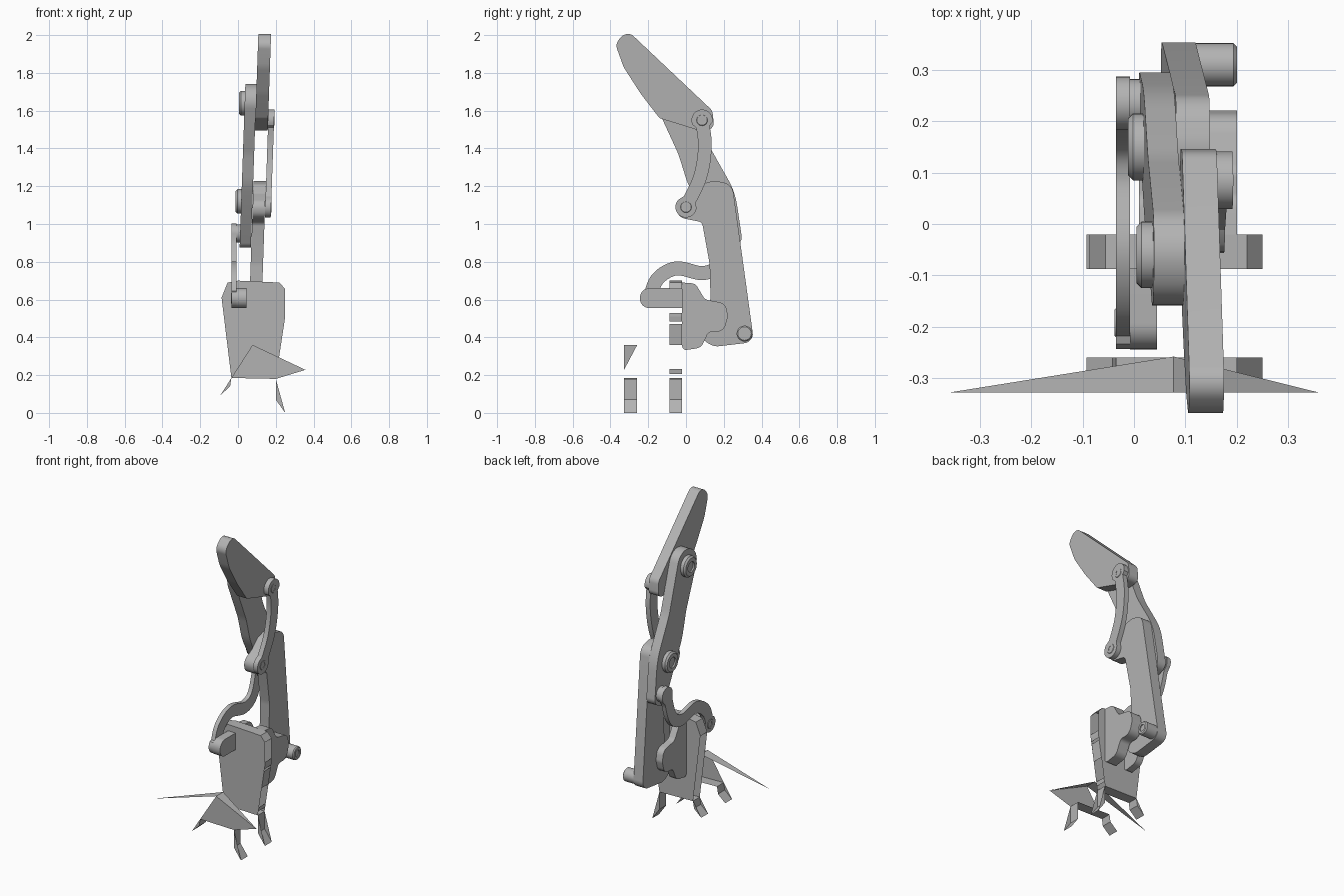
import bpy, bmesh, math
from mathutils import Vector

old = bpy.data.objects.get("Cube")
if old:
    bpy.data.objects.remove(old, do_unlink=True)

grey = bpy.data.materials.new("machined grey")
grey.use_nodes = True
grey.diffuse_color = (0.45, 0.45, 0.45, 1)
grey.node_tree.nodes["Principled BSDF"].inputs["Base Color"].default_value = (0.45, 0.45, 0.45, 1)

LEAN = 0.035  # sideways lean of the linkage with height
parts = []


def finish(name, bm):
    mesh = bpy.data.meshes.new(name)
    bm.to_mesh(mesh)
    bm.free()
    mesh.materials.append(grey)
    ob = bpy.data.objects.new(name, mesh)
    bpy.context.collection.objects.link(ob)
    parts.append(ob)
    return ob


def fillet(corners, steps=8):
    """Round each corner (y, z, radius) of a closed outline."""
    out = []
    n = len(corners)
    for i, (y, z, r) in enumerate(corners):
        p = Vector((y, z))
        a = Vector(corners[i - 1][:2]) - p
        b = Vector(corners[(i + 1) % n][:2]) - p
        half = a.angle(b) / 2
        if r == 0 or half > 1.55:
            out.append(p)
            continue
        t = min(r / math.tan(half), 0.48 * a.length, 0.48 * b.length)
        s, e = p + a.normalized() * t, p + b.normalized() * t
        c = p + (a.normalized() + b.normalized()).normalized() * (t / math.cos(half))
        v0, v1 = s - c, e - c
        turn = v0.angle_signed(v1)
        for k in range(steps + 1):
            ang = -turn * k / steps
            out.append(c + Vector((v0.x * math.cos(ang) - v0.y * math.sin(ang),
                                   v0.x * math.sin(ang) + v0.y * math.cos(ang))))
    return out


def slab(name, outline, x0, x1, lean=LEAN):
    """Extrude a (y, z) outline across x, leaning with height."""
    bm = bmesh.new()
    rings = [[bm.verts.new((x + lean * (p[1] - 1), p[0], p[1])) for p in outline] for x in (x0, x1)]
    n = len(outline)
    for ring in rings:
        bm.faces.new(ring)
    for i in range(n):
        j = (i + 1) % n
        bm.faces.new((rings[0][i], rings[0][j], rings[1][j], rings[1][i]))
    bmesh.ops.recalc_face_normals(bm, faces=bm.faces)
    return finish(name, bm)


def ribbon(path, r, end_r, steps=8):
    """Outline of a bent link with round eyes at both ends."""
    pts = [Vector(p) for p in path]
    ext = [2 * pts[0] - pts[1]] + pts + [2 * pts[-1] - pts[-2]]
    line = []
    for i in range(1, len(ext) - 2):
        a, b, c, d = ext[i - 1:i + 3]
        for k in range(steps):
            t = k / steps
            line.append(0.5 * (2 * b + (c - a) * t + (2 * a - 5 * b + 4 * c - d) * t * t
                               + (3 * b - a - 3 * c + d) * t ** 3))
    line.append(pts[-1])
    left, right = [], []
    for i in range(2, len(line) - 2):
        d = (line[i + 1] - line[i - 1]).normalized()
        left.append(line[i] + Vector((-d.y, d.x)) * r)
        right.append(line[i] - Vector((-d.y, d.x)) * r)

    def cap(c, d):
        base = math.atan2(d.y, d.x)
        return [c + Vector((math.cos(base + a), math.sin(base + a))) * end_r
                for a in [1.9 - 3.8 * k / 14 for k in range(15)]]
    return left + cap(line[-1], line[-1] - line[-3]) + right[::-1] + cap(line[0], line[0] - line[2])


def pin(name, y, z, x0, x1, r, hole=0.5):
    """Chamfered pin along x, with a recess in both ends."""
    rim = 0.15 * r
    prof = [(x0 + rim, 0), (x0 + rim, hole * r), (x0, hole * r), (x0, r - rim), (x0 + rim, r),
            (x1 - rim, r), (x1, r - rim), (x1, hole * r), (x1 - rim, hole * r), (x1 - rim, 0)]
    bm = bmesh.new()
    vs = [bm.verts.new((x, y + q, z)) for x, q in prof]
    es = [bm.edges.new(e) for e in zip(vs, vs[1:])]
    bmesh.ops.spin(bm, geom=vs + es, cent=(0, y, z), axis=(1, 0, 0), angle=math.tau, steps=32)
    bmesh.ops.remove_doubles(bm, verts=bm.verts, dist=1e-4)
    bmesh.ops.recalc_face_normals(bm, faces=bm.faces)
    return finish(name, bm)


def sheet(name, plates, strips, y0, y1):
    """Thin shell: (x, z) plates on both y planes and wall strips between them."""
    bm = bmesh.new()
    for pl in plates:
        for y in (y0, y1):
            bm.faces.new([bm.verts.new((x, y, z)) for x, z in pl])
    for st in strips:
        for (xa, za), (xb, zb) in zip(st, st[1:]):
            bm.faces.new([bm.verts.new(v) for v in
                          ((xa, y0, za), (xb, y0, zb), (xb, y1, zb), (xa, y1, za))])
    return finish(name, bm)


# Finger segments
slab("fingertip", fillet([(-.31, 2.025, .06), (-.375, 1.955, .05), (-.33, 1.83, .2), (-.24, 1.69, .4),
                          (-.14, 1.56, .02), (.07, 1.495, .05), (.15, 1.50, .05), (.14, 1.60, .05)]),
     .0725, .14)
slab("middle_segment", fillet([(-.19, 1.696, .09), (-.004, 1.77, .09), (.13, 1.40, .4), (.26, 1.17, .4),
                               (.30, .90, .045), (.207, .866, .045), (.01, 1.21, .4), (-.04, 1.37, .4)]),
     .013, .0725)
slab("base_segment", fillet([(.08, 1.21, .05), (.15, 1.23, .1), (.245, 1.21, .1), (.285, .92, .4),
                             (.36, .375, .05), (.15, .35, .08), (.08, .39, .06), (.13, .6, .2),
                             (.125, .79, .2), (.085, 1.01, .03), (-.04, 1.035, .05), (-.055, 1.11, .05),
                             (.03, 1.16, .03)]),
     .0745, .14)

# Coupling links
slab("upper_link", ribbon([(.085, 1.55), (.1, 1.41), (.075, 1.25), (0, 1.09)], .036, .056), .141, .172)
slab("lower_link", ribbon([(.235, .95), (.18, .79), (.09, .74), (-.05, .765), (-.15, .71), (-.192, .608)],
                          .037, .052), -.035, -.008, 0)

# Pivot pins
pin("fingertip_pivot", -.06, 1.64, .005, .06, .065)
pin("middle_pivot", .15, 1.12, -.012, .05, .065)
pin("lower_link_pivot", .235, .95, -.032, .04, .047)
pin("upper_link_top_pin", .085, 1.55, .13, .193, .032)
pin("upper_link_bottom_pin", 0, 1.09, .13, .177, .032)
pin("base_pin", .31, .42, .1, .2, .042)
pin("lower_link_end_pin", -.192, .608, -.038, .03, .03)

# Palm lugs
lug = fillet([(-.02, .69, 0), (.05, .685, .04), (.1, .60, .04), (.21, .58, .05), (.222, .51, .05),
              (.2, .43, .05), (.12, .43, .03), (.08, .345, .05), (-.02, .33, .02)])
for side, x0, x1 in (("left", .13, .2), ("right", .01, .055)):
    slab(side + "_palm_lug", lug, x0, x1, 0)
slab("link_anchor", fillet([(-.244, .555, .05), (-.244, .66, .05), (-.02, .66, 0), (-.02, .555, 0)]),
     -.008, .045, 0)

# Bent tabs shared by the palm and the front guard
tab_a = [(-.035, .185), (-.042, .14), (-.092, .095)]
tab_b = [(.2, .18), (.2, .07), (.25, 0)]
floor = [tab_a[0], tab_b[0]]
top = [(-.087, .61), (-.055, .69), (0, .70), (.22, .69), (.25, .655)]
sheet("palm", [top + [(.25, .51)] + floor[::-1], tab_a, tab_b],
      [top, floor, tab_a, tab_b, [(.25, .53), (.25, .51), (.246, .485)],
       [(.243, .47), (.227, .36)], [(.208, .233), (.204, .207)]], -.088, -.02)

# Front guard with two sloping wings
peak, tip = (.077, .36), (.357, .228)
sheet("front_guard", [[peak, tip] + floor[::-1], tab_a, tab_b], [floor, tab_a, tab_b], -.328, -.327)
sheet("front_guard_walls", [], [floor, tab_a, tab_b], -.328, -.26)
bm = bmesh.new()
for x in (-.36, .36):
    bm.faces.new([bm.verts.new(v) for v in ((x, -.328, tip[1]), (peak[0], -.328, peak[1]),
                                            (peak[0], -.258, peak[1]))])
finish("guard_wings", bm)

bpy.ops.object.select_all(action='DESELECT')
for ob in parts:
    ob.select_set(True)
bpy.context.view_layer.objects.active = parts[0]
bpy.ops.object.shade_smooth_by_angle(angle=math.radians(30))
